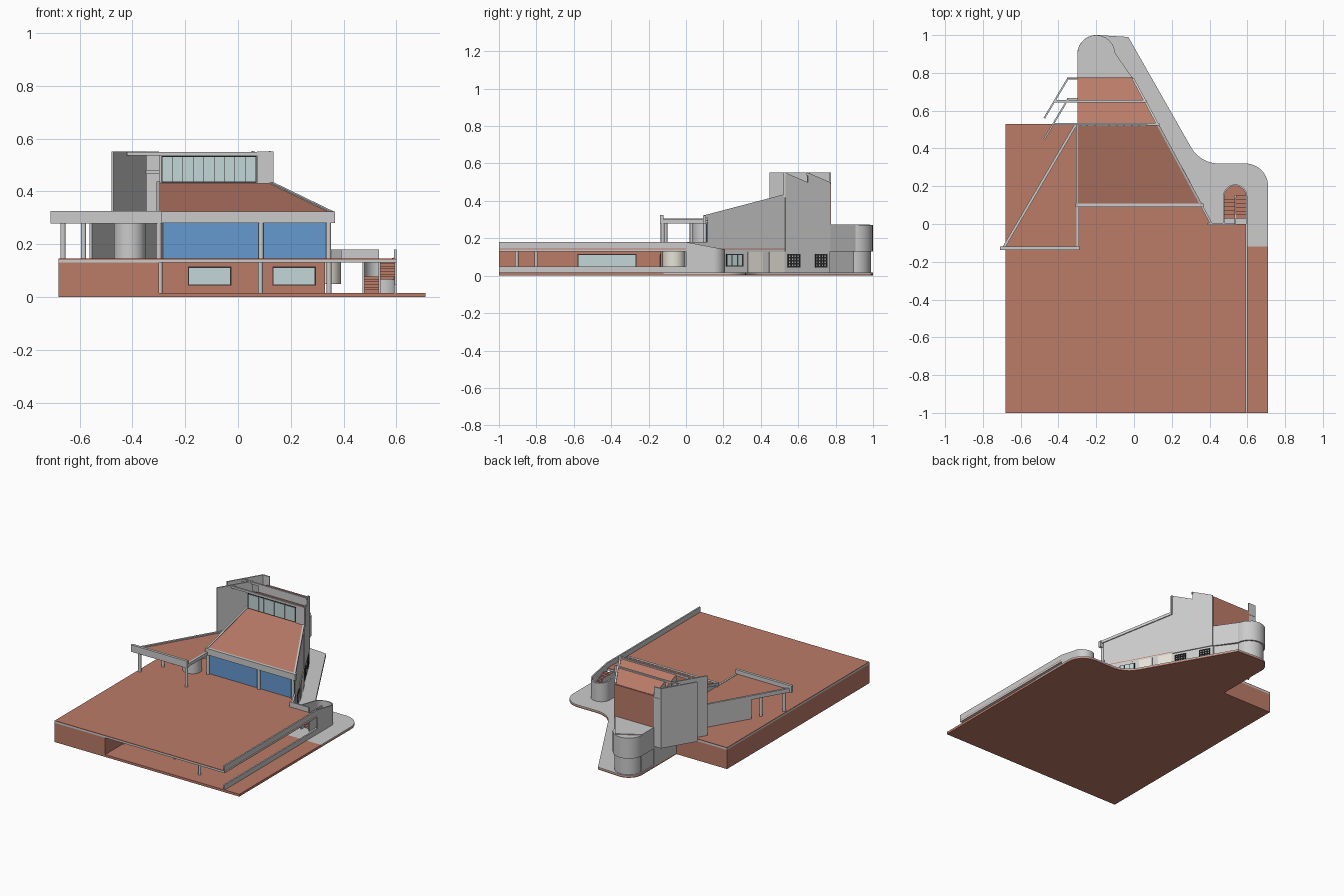
import bpy, bmesh, math
from mathutils import Vector

if "Cube" in bpy.data.objects:
    bpy.data.objects.remove(bpy.data.objects["Cube"])


def mat(name, c):
    m = bpy.data.materials.new(name)
    m.diffuse_color = (*c, 1)
    m.use_nodes = True
    m.node_tree.nodes["Principled BSDF"].inputs["Base Color"].default_value = m.diffuse_color
    return m


BRICK = mat("brick", (0.50, 0.20, 0.14))
BLUE = mat("blue_glass", (0.13, 0.32, 0.62))
GLASS = mat("pale_glass", (0.55, 0.68, 0.68))
CREAM = mat("cream", (0.80, 0.77, 0.69))
DARK = mat("dark_frame", (0.03, 0.03, 0.03))


def prism(name, pts, z0, z1, m=None, smooth=False):
    """Extrude a plan outline; heights may be numbers or functions of x, y."""
    f0 = z0 if callable(z0) else lambda x, y: z0
    f1 = z1 if callable(z1) else lambda x, y: z1
    bm = bmesh.new()
    lo = [bm.verts.new((x, y, f0(x, y))) for x, y in pts]
    hi = [bm.verts.new((x, y, f1(x, y))) for x, y in pts]
    bm.faces.new(lo[::-1])
    bm.faces.new(hi)
    n = len(pts)
    for i in range(n):
        j = (i + 1) % n
        bm.faces.new((lo[i], lo[j], hi[j], hi[i]))
    bmesh.ops.recalc_face_normals(bm, faces=bm.faces)
    me = bpy.data.meshes.new(name)
    bm.to_mesh(me)
    bm.free()
    ob = bpy.data.objects.new(name, me)
    bpy.context.collection.objects.link(ob)
    if m:
        me.materials.append(m)
    if smooth:
        bpy.ops.object.select_all(action='DESELECT')
        ob.select_set(True)
        bpy.context.view_layer.objects.active = ob
        bpy.ops.object.shade_smooth_by_angle(angle=math.radians(35))
    return ob


def box(name, x0, x1, y0, y1, z0, z1, m=None):
    return prism(name, [(x0, y0), (x1, y0), (x1, y1), (x0, y1)], z0, z1, m)


def wall(name, p, q, t, z0, z1, m=None):
    """Straight wall of thickness t centred on the line p-q."""
    p, q = Vector(p), Vector(q)
    d = (q - p).normalized() * t / 2
    n = Vector((-d.y, d.x))
    return prism(name, [tuple(v) for v in (p - n, q - n, q + n, p + n)], z0, z1, m)


def arc(cx, cy, r, a0, a1, n=14):
    return [(cx + r * math.cos(math.radians(a0 + (a1 - a0) * i / n)),
             cy + r * math.sin(math.radians(a0 + (a1 - a0) * i / n))) for i in range(n + 1)]


def column(name, x, y, r, z0, z1, m=None):
    return prism(name, arc(x, y, r, 0, 345, 23), z0, z1, m, True)


def dx(y):
    """x of the slanting right-hand wall at a given y"""
    return 0.41 - 0.54 * y


def slanted(y0, y1, left=-0.3):
    return [(left, y0), (dx(y0), y0), (dx(y1), y1), (left, y1)]


# ground slab with rounded path edge
edge = (arc(0.59, 0.2, 0.12, 0, 90) + arc(0.45, 0.49, 0.17, 270, 210)
        + [(-0.03, 0.99), (-0.19, 1.0)] + arc(-0.2, 0.9, 0.1, 90, 180))
prism("ground_base", [(-0.3, -1), (0.71, -1)] + edge, 0, 0.009, BRICK)
prism("ground_path", [(-0.3, -0.12), (0.71, -0.12)] + edge, 0.009, 0.016)
box("driveway", -0.3, 0.71, -1, -0.12, 0.009, 0.016, BRICK)
box("low_ground_wall", 0.59, 0.6, -1, 0, 0.016, 0.05)

# lower storey
box("side_block", -0.68, -0.3, -1, 0.53, 0, 0.13, BRICK)
prism("lower_hall", [(-0.3, -0.125), (0.33, -0.125), (0.33, 0.148), (dx(0.77), 0.77), (-0.3, 0.77)],
      0.016, 0.13)
box("lower_front_wall", -0.3, 0.33, -0.135, -0.125, 0.016, 0.13, BRICK)
prism("entrance_curve", arc(0.33, -0.065, 0.06, -90, 90), 0.05, 0.13, CREAM, True)
for x in (-0.19, 0.13):
    box("front_window_frame", x, x + 0.165, -0.139, -0.134, 0.043, 0.115, DARK)
    box("front_window_glass", x + 0.005, x + 0.16, -0.141, -0.134, 0.048, 0.11, GLASS)
box("side_window_frame", -0.301, -0.296, -0.58, -0.265, 0.043, 0.115, DARK)
box("side_window_glass", -0.301, -0.294, -0.575, -0.27, 0.048, 0.11, GLASS)
for x, y in ((-0.295, -0.8), (0.085, -0.8), (0.345, -0.905)):
    column("carport_column", x, y, 0.009, 0.016, 0.13)


# doors and windows along the slanting wall
def slant_panel(name, y0, y1, z0, z1, m, off=0.003):
    return wall(name, (dx(y0) + off, y0), (dx(y1) + off, y1), 0.006, z0, z1, m)


slant_panel("slant_window_frame", 0.215, 0.305, 0.05, 0.115, DARK)
for i in range(3):
    slant_panel("slant_window_glass", 0.22 + i * 0.028, 0.243 + i * 0.028, 0.055, 0.11, GLASS, 0.005)
for y in (0.33, 0.445):
    slant_panel("slant_door", y, y + 0.08, 0.018, 0.128, CREAM)
for y in (0.545, 0.69):
    for i in range(5):
        slant_panel("grille_bar", y + i * 0.015, y + i * 0.015 + 0.005, 0.045, 0.115, DARK)
        slant_panel("grille_rail", y, y + 0.065, 0.045 + i * 0.016, 0.051 + i * 0.016, DARK)

# terrace deck and parapets
deck = [(-0.68, -1), (0.6, -1), (0.6, 0), (dx(0), 0), (dx(0.53), 0.53), (-0.68, 0.53)]
prism("terrace_slab", deck, 0.13, 0.141)
prism("terrace_paving", deck, 0.141, 0.146, BRICK)
box("terrace_parapet", 0.59, 0.6, -1, 0, 0.13, 0.18)
box("stair_parapet", 0.39, 0.535, -0.004, 0.006, 0.13, 0.18)
wall("slant_parapet", (dx(0), 0), (dx(0.12), 0.12), 0.012, 0.13, 0.18)

# stair enclosure: U-shaped wall with a falling top
outer = [(0.6, 0)] + arc(0.5355, 0.145, 0.0645, 0, 180, 20) + [(0.471, 0)]
inner = [(0.479, 0)] + arc(0.5355, 0.145, 0.0565, 180, 0, 20) + [(0.592, 0)]
prism("stair_enclosure", outer + inner, 0.016, lambda x, y: 0.18 - 0.19 * max(0, y), None, True)
box("stair_spine", 0.532, 0.539, 0, 0.14, 0.016, 0.14)
for i in range(6):
    y = 0.03 + i * 0.02
    box("lower_step", 0.479, 0.532, y, y + 0.02, 0.016, 0.028 + i * 0.01, BRICK)
    box("upper_step", 0.539, 0.592, y, y + 0.02, 0.126 - i * 0.01, 0.136 - i * 0.01, BRICK)
prism("stair_landing", arc(0.5355, 0.15, 0.056, 0, 180), 0.066, 0.076, BRICK)


# main upper hall with sloping brick roof
def slope(x, y):
    return 0.315 + (y - 0.1) * 0.262


prism("upper_hall", slanted(0.115, 0.53), 0.14, slope)
prism("hall_roof", slanted(0.1, 0.53), slope, lambda x, y: slope(x, y) + 0.004, BRICK)
for name, a, b in (("roof_edge_right", (dx(0.1), 0.1), (dx(0.53), 0.53)),
                   ("roof_edge_left", (-0.302, 0.1), (-0.302, 0.53))):
    wall(name, a, b, 0.012, lambda x, y: slope(x, y) - 0.01, lambda x, y: slope(x, y) + 0.009)
box("hall_glazing", -0.29, 0.335, 0.108, 0.117, 0.146, 0.28, BLUE)
box("hall_front_beam", -0.31, 0.368, 0.09, 0.108, 0.28, 0.323)
for x in (-0.295, 0.087, 0.343):
    column("hall_column", x, 0.1, 0.01, 0.146, 0.28)


# tower with two sawtooth roof bays
def bay(y0, y1):
    def top(x, y):
        return 0.54 - 0.052 * (y - y0) / (y1 - y0)
    prism("tower_bay", slanted(y0, y1), 0.13, top)
    prism("tower_roof", slanted(y0, y1), top, lambda x, y: top(x, y) + 0.004, BRICK)
    wall("tower_parapet", (dx(y0), y0), (dx(y1), y1), 0.012, 0.13,
         lambda x, y: top(x, y) + 0.012)
    box("roof_beam", -0.42, dx(y0) + 0.006, y0 - 0.006, y0 + 0.006, 0.536, 0.55)


bay(0.53, 0.65)
bay(0.65, 0.77)
box("tower_back_wall", -0.3, dx(0.77), 0.77, 0.775, 0.27, 0.49, BRICK)
box("clerestory_frame", -0.29, 0.07, 0.523, 0.53, 0.433, 0.535, DARK)
for i in range(9):
    x = -0.286 + i * 0.0393
    box("clerestory_pane", x, x + 0.037, 0.52, 0.528, 0.438, 0.531, GLASS)
wall("front_tower_pier", (0.072, 0.527), (0.135, 0.527), 0.01, 0.42, 0.552)

# slanting fins on the left of the tower
for y in (0.77, 0.66):
    wall("tower_fin", (-0.35, y), (-0.475, y - 0.21), 0.009, 0.146, 0.552)
    box("fin_tie", -0.355, -0.3, y - 0.006, y + 0.006, 0.467, 0.482)
box("rear_fin_link", -0.355, -0.3, 0.765, 0.774, 0.146, 0.552)

# rear wing with rounded end
rear = [(-0.3, 0.77), (dx(0.77), 0.77), (-0.155, 0.985), (-0.3, 0.9)]
prism("rear_wing_upper", rear, 0.13, 0.275)
prism("rear_wing_lower", [(-0.295, 0.77), (dx(0.77) - 0.01, 0.77), (-0.165, 0.97), (-0.295, 0.9)],
      0.016, 0.13)
column("rear_drum", -0.2, 0.9, 0.1, 0.13, 0.27)
column("rear_drum_base", -0.2, 0.9, 0.09, 0.016, 0.13)

# triangular side canopy, its wall, posts and round store
a, b, c = (-0.69, -0.125), (-0.3, -0.125), (-0.306, 0.53)
prism("canopy_roof", [a, b, c], 0.282, 0.292)
prism("canopy_roof_tiles", [a, b, c], 0.292, 0.297, BRICK)
box("canopy_front_beam", -0.71, -0.288, -0.138, -0.12, 0.278, 0.325)
wall("canopy_slant_beam", a, c, 0.014, 0.278, 0.305)
box("canopy_right_beam", -0.305, -0.292, -0.13, 0.1, 0.278, 0.3)
wall("canopy_wall", (-0.558, 0.095), (-0.306, 0.515), 0.012, 0.146, 0.282)
column("round_store", -0.41, 0.095, 0.06, 0.146, 0.282)
for x, y in ((-0.663, -0.11), (-0.3, -0.125), (-0.585, 0.03)):
    column("canopy_post", x, y, 0.01, 0.146, 0.282)
